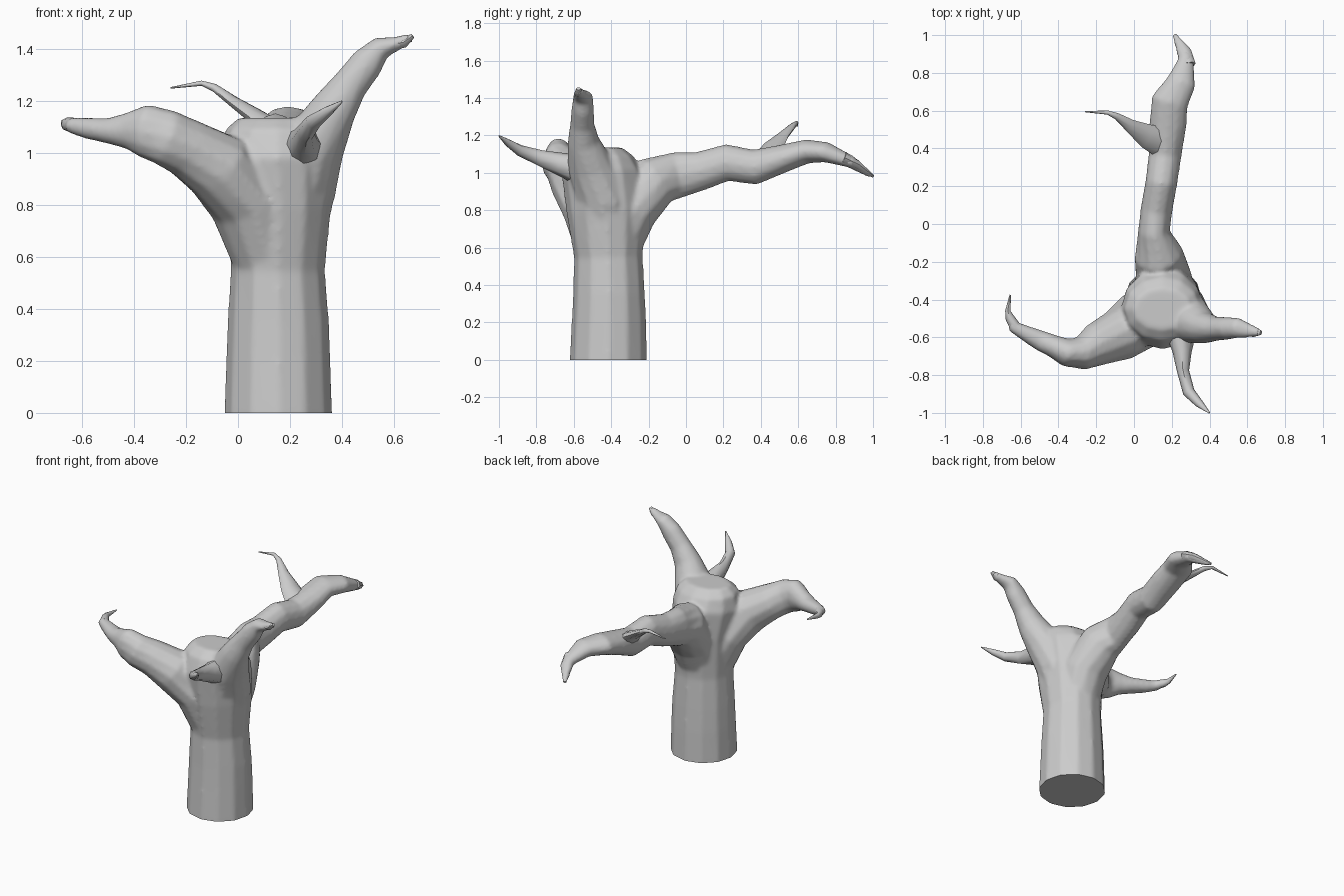
import bpy, bmesh, math
from mathutils import Vector


def tube(name, sections, ref=(0, 0, 1), sides=12):
    """Loft elliptical rings; each section is x, y, z, half width, half height."""
    bm = bmesh.new()
    pts = [Vector(s[:3]) for s in sections]
    rings = []
    for i, s in enumerate(sections):
        t = (pts[min(i + 1, len(pts) - 1)] - pts[max(i - 1, 0)]).normalized()
        side = t.cross(Vector(ref)).normalized()
        up = side.cross(t)
        rings.append([bm.verts.new(pts[i] + side * s[3] * math.cos(a) + up * s[4] * math.sin(a))
                      for a in (2 * math.pi * k / sides for k in range(sides))])
    for a, b in zip(rings, rings[1:]):
        for k in range(sides):
            j = (k + 1) % sides
            bm.faces.new((a[k], a[j], b[j], b[k]))
    bm.faces.new(rings[0])
    bm.faces.new(rings[-1])
    bmesh.ops.recalc_face_normals(bm, faces=bm.faces)
    me = bpy.data.meshes.new(name)
    bm.to_mesh(me)
    bm.free()
    ob = bpy.data.objects.new(name, me)
    bpy.context.collection.objects.link(ob)
    return ob


def activate(objs):
    bpy.ops.object.select_all(action='DESELECT')
    for o in objs:
        o.select_set(True)
    bpy.context.view_layer.objects.active = objs[0]


# Trunk core, starting below ground so the base can be cut flat
trunk = tube("trunk", [
    (.155, -.415, -.1, .208, .208), (.155, -.415, 0, .208, .208),
    (.155, -.412, .2, .202, .2), (.155, -.412, .35, .196, .193),
    (.153, -.415, .55, .182, .184), (.16, -.425, .8, .2, .215),
    (.15, -.45, 1.0, .22, .215), (.15, -.45, 1.09, .2, .17),
    (.15, -.45, 1.135, .15, .11)], ref=(0, 1, 0))

# Main limbs, rooted deep in the trunk so that it flares
left_limb = tube("left_limb", [
    (.12, -.45, .55, .13, .12), (.03, -.51, .8, .16, .13),
    (-.08, -.59, .95, .14, .14), (-.2, -.64, 1.02, .115, .115),
    (-.28, -.685, 1.06, .09, .11), (-.36, -.68, 1.085, .075, .105),
    (-.43, -.645, 1.085, .06, .07), (-.5, -.615, 1.085, .055, .05),
    (-.58, -.575, 1.095, .042, .042), (-.635, -.545, 1.105, .035, .033),
    (-.655, -.49, 1.11, .02, .025)])
right_limb = tube("right_limb", [
    (.2, -.45, .55, .12, .12), (.24, -.45, .85, .15, .13),
    (.29, -.51, 1.03, .13, .12), (.37, -.55, 1.17, .085, .09),
    (.43, -.555, 1.26, .065, .07), (.5, -.552, 1.35, .06, .065),
    (.55, -.55, 1.405, .055, .045), (.61, -.565, 1.42, .038, .028),
    (.665, -.575, 1.442, .022, .02)])
back_limb = tube("back_limb", [
    (.15, -.4, .55, .13, .13), (.16, -.29, .8, .15, .14),
    (.13, -.16, .96, .13, .14), (.105, -.04, .99, .085, .125),
    (.12, .08, 1.01, .085, .105), (.145, .22, 1.055, .085, .1),
    (.165, .37, 1.03, .088, .095), (.18, .53, 1.08, .1, .075),
    (.19, .65, 1.115, .1, .065), (.25, .75, 1.11, .08, .055),
    (.275, .88, 1.06, .042, .035), (.215, 1.0, .98, .015, .015)])

# Fuse the limbs, soften the joints and cut the base flat
activate([trunk, left_limb, right_limb, back_limb])
bpy.ops.object.join()
rm = trunk.modifiers.new("fuse", 'REMESH')
rm.mode = 'VOXEL'
rm.voxel_size = .012
sm = trunk.modifiers.new("soften", 'SMOOTH')
sm.factor = .5
sm.iterations = 8
for m in ("fuse", "soften"):
    bpy.ops.object.modifier_apply(modifier=m)
bm = bmesh.new()
bm.from_mesh(trunk.data)
cut = bmesh.ops.bisect_plane(bm, geom=bm.verts[:] + bm.edges[:] + bm.faces[:],
                             plane_co=(0, 0, 0), plane_no=(0, 0, -1), clear_outer=True)
bmesh.ops.holes_fill(bm, edges=[e for e in bm.edges if e.is_boundary], sides=0)
bm.to_mesh(trunk.data)
bm.free()

# Thin twigs and the hooked tip
twigs = [
    tube("front_twig", [
        (.25, -.58, 1.02, .08, .08), (.255, -.68, 1.05, .05, .06),
        (.26, -.78, 1.08, .032, .042), (.29, -.89, 1.12, .032, .03),
        (.345, -.95, 1.16, .022, .02), (.4, -1.0, 1.198, .004, .004)], sides=8),
    tube("back_twig", [
        (.14, .44, 1.08, .085, .05), (.07, .465, 1.14, .065, .03),
        (-.02, .52, 1.2, .035, .02), (-.09, .57, 1.25, .018, .016),
        (-.14, .59, 1.268, .011, .01), (-.26, .595, 1.25, .003, .003)], sides=8),
    tube("left_hook", [
        (-.625, -.55, 1.105, .03, .03), (-.658, -.495, 1.11, .024, .026),
        (-.668, -.46, 1.113, .014, .018), (-.655, -.375, 1.118, .004, .004)], sides=8),
    tube("right_tip", [
        (.59, -.56, 1.418, .035, .025), (.64, -.572, 1.425, .026, .02),
        (.672, -.575, 1.45, .012, .009)], sides=8),
    tube("back_tip", [
        (.285, .84, 1.08, .042, .035), (.268, .91, 1.045, .036, .026),
        (.215, 1.0, .982, .01, .008)], sides=8)]

activate([trunk] + twigs)
bpy.ops.object.shade_smooth_by_angle(angle=math.radians(50))
